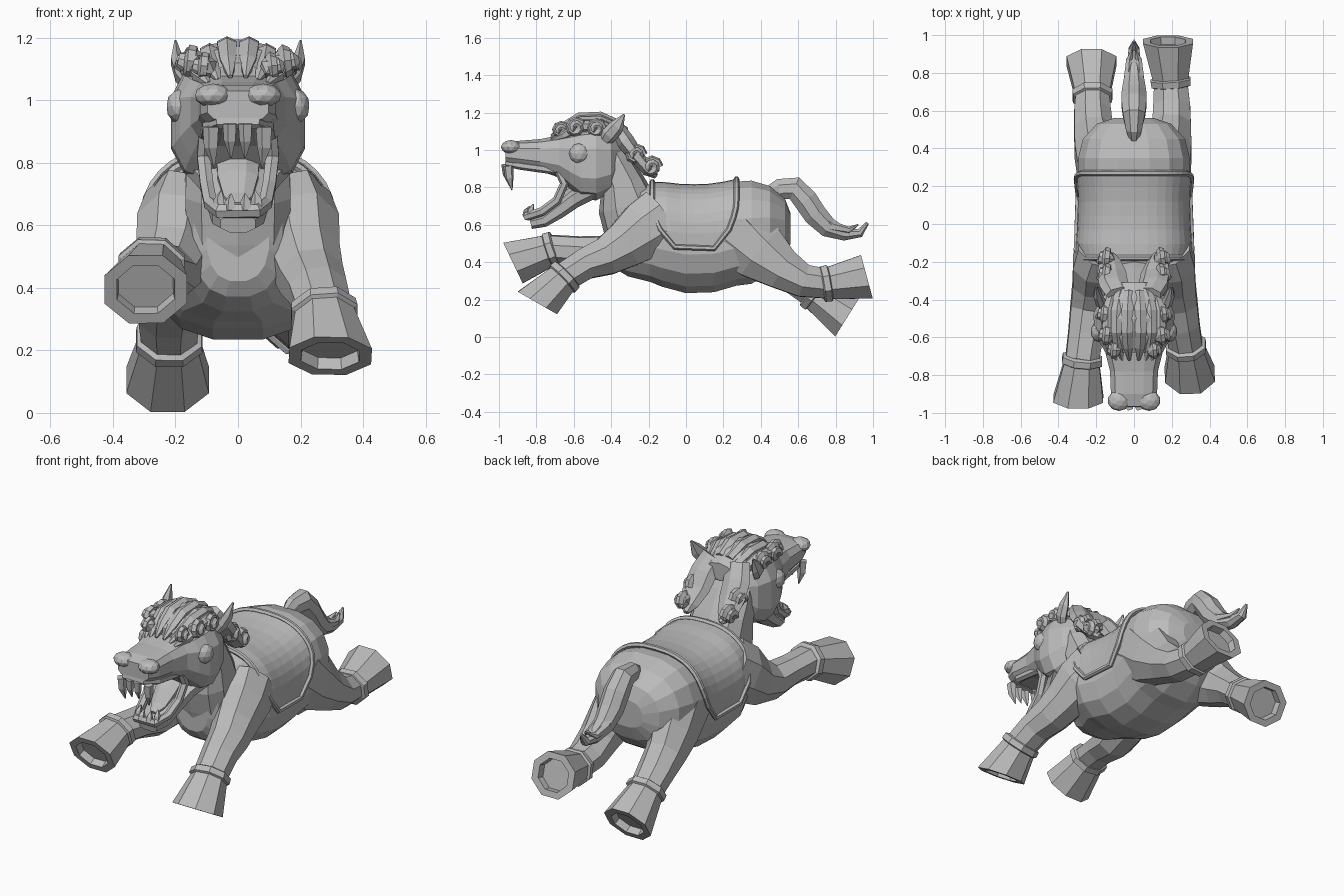
import bpy, bmesh, math
from mathutils import Vector

if "Cube" in bpy.data.objects:
    bpy.data.objects.remove(bpy.data.objects["Cube"])

stone = bpy.data.materials.new("plain_grey")
stone.use_nodes = True
GREY = (0.5, 0.5, 0.5, 1)
stone.diffuse_color = GREY
stone.node_tree.nodes["Principled BSDF"].inputs["Base Color"].default_value = GREY


def finish(name, bm):
    bmesh.ops.recalc_face_normals(bm, faces=bm.faces)
    me = bpy.data.meshes.new(name)
    bm.to_mesh(me)
    bm.free()
    me.materials.append(stone)
    ob = bpy.data.objects.new(name, me)
    bpy.context.collection.objects.link(ob)
    return ob


def power(v, p):
    return math.copysign(abs(v) ** p, v)


def loft(name, rows, n=8, p=1.0, axes=None, closed=False):
    """Skin rings along a path; each row is x, y, z, half width, half depth."""
    bm = bmesh.new()
    pts = [Vector(r[:3]) for r in rows]
    side, rings, m = None, [], len(rows)
    for i, r in enumerate(rows):
        a, b = (i - 1, (i + 1) % m) if closed else (max(i - 1, 0), min(i + 1, m - 1))
        t = (Vector(axes[i]) if axes else pts[b] - pts[a]).normalized()
        if side is None:
            side = Vector((1, 0, 0)) if abs(t.x) < 0.8 else Vector((0, 1, 0))
        side = (side - t * side.dot(t)).normalized()
        up = side.cross(t)
        ring = []
        for k in range(n):
            g = math.tau * (k + 0.5) / n
            ring.append(bm.verts.new(pts[i] + side * r[3] * power(math.cos(g), p)
                                     + up * r[4] * power(math.sin(g), p)))
        rings.append(ring)
    pairs = list(zip(rings, rings[1:])) + ([(rings[-1], rings[0])] if closed else [])
    for lo, hi in pairs:
        for k in range(n):
            j = (k + 1) % n
            bm.faces.new((lo[k], lo[j], hi[j], hi[k]))
    if not closed:
        bm.faces.new(rings[0])
        bm.faces.new(rings[-1])
    return finish(name, bm)


def slices(name, rows, n=12, p=0.8):
    """Upright slices; each row is y, bottom, top, half width."""
    return loft(name, [(0, y, (a + b) / 2, w, (b - a) / 2) for y, a, b, w in rows],
                n, p, axes=[(0, 1, 0)] * len(rows))


def tube(name, pts, r, n=6, closed=False):
    return loft(name, [(*q, r, r) for q in pts], n, closed=closed)


def ball(name, pos, size, detail=2):
    bm = bmesh.new()
    bmesh.ops.create_icosphere(bm, subdivisions=detail, radius=1)
    for v in bm.verts:
        v.co = Vector(pos) + Vector([c * s for c, s in zip(v.co, size)])
    return finish(name, bm)


# Barrel of the body, narrowing to a chest between the forelegs
BODY = [(-.42, .42, .7, .1), (-.39, .37, .75, .145), (-.31, .32, .79, .18),
        (-.19, .29, .82, .28), (-.13, .265, .82, .3), (0, .23, .805, .29), (.15, .235, .81, .287),
        (.27, .27, .835, .3), (.35, .28, .84, .3), (.45, .34, .81, .275),
        (.53, .42, .74, .2), (.56, .5, .66, .11)]
slices("body", BODY, 16)


def skin(y, a, off):
    """Point on the barrel at angle a from the spine, lifted by off."""
    for q, r in zip(BODY, BODY[1:]):
        if q[0] <= y <= r[0]:
            f = (y - q[0]) / (r[0] - q[0])
            _, lo, hi, w = [s + (e - s) * f for s, e in zip(q, r)]
            return Vector(((w + off) * power(math.sin(a), .8), y,
                           (lo + hi) / 2 + ((hi - lo) / 2 + off) * power(math.cos(a), .8)))


# Saddle blanket with rounded lower corners and a raised rim
def blanket_point(u, v, off):
    c = max(0, (abs(v) - .6) / .4)
    w = .225 - .12 * (1 - math.sqrt(max(0, 1 - c * c)))
    return skin(.045 + u * w, v * math.radians(96), off)


bm = bmesh.new()
STEPS = [i / 10 for i in range(-10, 11)]
grid = [[bm.verts.new(blanket_point(u / 3, v, .01)) for u in range(-3, 4)] for v in STEPS]
for ra, rb in zip(grid, grid[1:]):
    for k in range(6):
        bm.faces.new((ra[k], ra[k + 1], rb[k + 1], rb[k]))
finish("saddle_blanket", bm)
rim = [blanket_point(-1, v, .01) for v in STEPS] + [blanket_point(1, -v, .01) for v in STEPS]
tube("blanket_rim", rim, .015, closed=True)

# Neck running down into a flat breast
loft("neck", [(0, -.27, .45, .15, .13), (0, -.28, .56, .17, .155), (0, -.31, .7, .175, .16),
              (0, -.34, .82, .17, .12), (0, -.39, .93, .165, .1), (0, -.43, 1.02, .14, .08)], 10, .75)


# Legs: path rows, then cuff and hoof with a hollow, slanted sole
def leg(name, path, cuff, sole, slant):
    c, s = Vector(cuff), Vector(sole)
    d, f = (s - c).normalized(), Vector(slant).normalized()
    loft(name, path + [(*c, .095, .085)], 8)
    loft(name + "_cuff", [(*(c + d * o), r, r * .92) for o, r in
                          ((-.025, .095), (-.018, .112), (.015, .115), (.025, .095))],
         8, axes=[d] * 4)
    loft(name + "_hoof", [(*(c + d * .01), .1, .092), (*s, .143, .13),
                          (*s, .1, .092), (*(s - f * .04), .095, .088)], 8, axes=[d, f, f, f])


leg("front_left_leg", [(.17, -.13, .63, .14, .18), (.2, -.22, .57, .135, .17),
                       (.215, -.33, .49, .12, .135), (.235, -.43, .43, .11, .11),
                       (.255, -.54, .39, .1, .09)],
    (.275, -.65, .32), (.295, -.795, .182), (0, -.5, -.87))
leg("front_right_leg", [(-.17, -.13, .63, .14, .18), (-.2, -.22, .57, .135, .17),
                        (-.215, -.33, .485, .12, .135), (-.235, -.45, .445, .11, .1),
                        (-.255, -.58, .46, .1, .082)],
    (-.275, -.72, .465), (-.295, -.925, .395), (0, -.9, -.43))
leg("back_left_leg", [(.16, .28, .56, .15, .2), (.19, .4, .45, .125, .17),
                      (.2, .52, .36, .11, .12), (.2, .63, .3, .105, .095)],
    (.195, .75, .285), (.18, .967, .322), (0, .96, .26))
leg("back_right_leg", [(-.16, .28, .56, .15, .2), (-.2, .4, .45, .125, .16),
                       (-.215, .5, .37, .11, .12), (-.22, .59, .31, .105, .095)],
    (-.22, .68, .235), (-.225, .862, .105), (0, .85, -.53))

# Tail
loft("tail", [(0, .43, .76, .02, .04), (0, .5, .79, .045, .06), (0, .58, .795, .064, .068),
              (0, .64, .73, .072, .07), (0, .69, .655, .07, .068), (0, .76, .585, .058, .058),
              (0, .85, .55, .04, .038), (0, .93, .555, .03, .025), (0, .97, .61, .005, .01)], 8)
for sx in (-.03, .03):
    loft("tail_lock", [(sx, .7, .65, .02, .03), (sx, .78, .59, .025, .03),
                       (sx * .8, .87, .57, .02, .02), (sx * .3, .92, .6, .004, .004)], 6)

# Skull and upper jaw
slices("head", [(-.33, .9, 1.04, .1), (-.4, .77, 1.1, .19), (-.48, .725, 1.13, .22),
                (-.56, .735, 1.12, .215), (-.62, .79, 1.1, .19), (-.68, .85, 1.08, .155),
                (-.78, .885, 1.06, .13), (-.9, .91, 1.05, .125), (-.965, .93, 1.03, .1)], 12, .68)

# Lower jaw, tongue and lip
loft("lower_jaw", [(0, -.5, .79, .18, .055), (0, -.6, .735, .13, .05), (0, -.68, .675, .105, .045),
                   (0, -.76, .62, .088, .035), (0, -.83, .605, .06, .03)], 8, .8)
loft("tongue", [(0, -.57, .82, .075, .04), (0, -.66, .75, .07, .035), (0, -.73, .69, .05, .02),
                (0, -.78, .665, .02, .01)], 8)
half_lip = [(.105, -.68, .89), (.11, -.65, .82), (.1, -.69, .73), (.088, -.77, .67),
            (.06, -.85, .645)]
tube("lip", half_lip + [(-x, y, z) for x, y, z in reversed(half_lip)], .024)
tube("upper_gum", [(-.1, -.7, .89), (-.095, -.88, .915), (-.06, -.95, .93),
                   (.06, -.95, .93), (.095, -.88, .915), (.1, -.7, .89)], .022)


def tooth(name, x, y, z, length, r):
    loft(name, [(x, y, z, r, r), (x, y + .005, z + length * .5, r * .85, r * .85),
                (x * .9, y + .02, z + length, .003, .003)], 5)


for x in (-.025, .025):
    tooth("upper_incisor", x, -.965, .925, -.11, .024)
    tooth("lower_incisor", x, -.855, .645, .055, .022)


# Curl of hair: a flat spiral growing outward at its core
def curl(name, x, y, z, s, size=.05):
    pts = []
    for i in range(15):
        f, a = i / 14, i * .75
        r = size * (.75 - .6 * f)
        pts.append((x + s * size * .7 * f, y + r * math.cos(a), z + r * math.sin(a)))
    ball(name + "_core", (x, y, z), (size * .7, size * .85, size * .85), 1)
    tube(name, pts, size * .36, 5)


# Mirrored head details
for s, label in ((1, "left_"), (-1, "right_")):
    ball(label + "eye", (s * .185, -.57, .98), (.045, .056, .056))
    ball(label + "nostril", (s * .08, -.935, 1.015), (.06, .055, .038))
    tooth(label + "fang", s * .085, -.95, .915, -.13, .028)
    tooth(label + "lower_fang", s * .06, -.835, .65, .06, .022)
    loft(label + "ear", [(s * .15, -.44, 1.04, .02, .03), (s * .18, -.41, 1.08, .025, .045),
                         (s * .195, -.37, 1.125, .022, .04), (s * .2, -.33, 1.19, .004, .005)], 6)
    # Forelock strands
    for k, x in enumerate((.035, .09, .135)):
        d = k * .022
        loft(label + "forelock", [(s * x * .8, -.36, 1.13 - d, .03, .03),
                                  (s * x, -.46, 1.175 - d, .036, .03),
                                  (s * x, -.57, 1.17 - d, .036, .03),
                                  (s * x * .9, -.65, 1.125 - d, .03, .025),
                                  (s * x * .7, -.72, 1.075 - d / 2, .008, .008)], 6)
    # Head and neck curls
    for x, y, z, r in ((.1, -.67, 1.105, .05), (.14, -.59, 1.12, .058), (.15, -.48, 1.115, .055),
                       (.14, -.27, .975, .06), (.14, -.185, .91, .06)):
        curl(label + "curl", s * x, y, z, s, r)
    # Mane lock down the neck
    loft(label + "mane_lock", [(s * .08, -.37, 1.12, .07, .04), (s * .105, -.32, 1.04, .08, .05),
                               (s * .115, -.265, .965, .08, .04), (s * .125, -.2, .89, .06, .035),
                               (s * .11, -.16, .86, .015, .015)], 7)

# Crown of hair
slices("hair_crown", [(-.31, 1.02, 1.12, .09), (-.39, 1.0, 1.17, .14), (-.5, 1.02, 1.195, .15),
                      (-.6, 1.04, 1.17, .13), (-.68, 1.05, 1.12, .07)], 10, 1)
